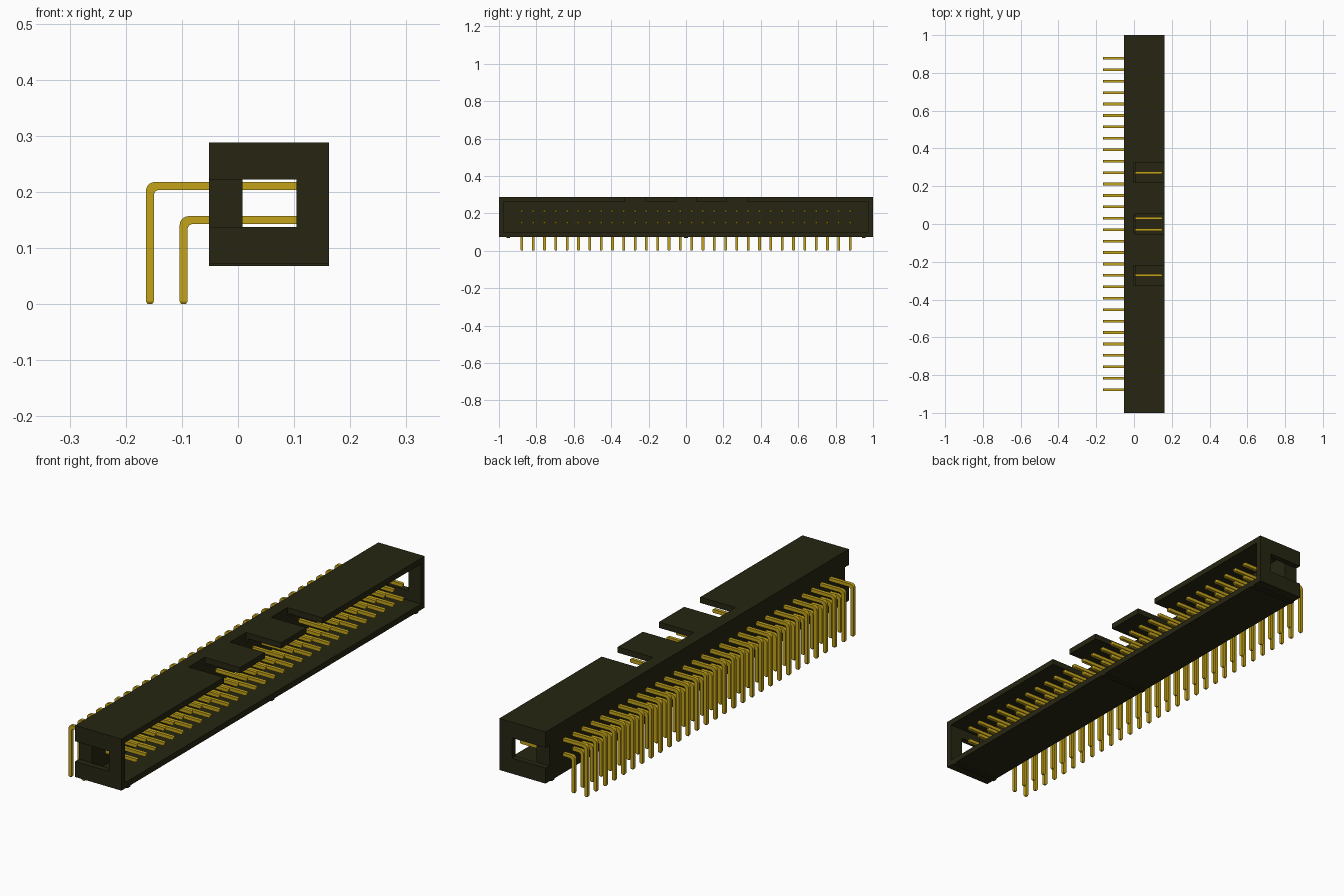
import bpy
import bmesh
from math import sin, cos, pi

if "Cube" in bpy.data.objects:
    bpy.data.objects.remove(bpy.data.objects["Cube"])

PITCH, COUNT = 0.0605, 30
PIN = 0.007                       # half thickness of a pin
X0, X1, Z0, Z1 = -0.052, 0.162, 0.073, 0.288
WALL, FLOOR = 0.024, 0.008        # shroud wall thickness, cavity floor position


def material(name, rgb):
    m = bpy.data.materials.new(name)
    m.use_nodes = True
    m.diffuse_color = (*rgb, 1)
    m.node_tree.nodes["Principled BSDF"].inputs["Base Color"].default_value = (*rgb, 1)
    return m


black = material("black plastic", (0.02, 0.019, 0.006))
gold = material("gold contact", (0.55, 0.37, 0.01))


def finish(name, bm, mat):
    bmesh.ops.recalc_face_normals(bm, faces=bm.faces)
    mesh = bpy.data.meshes.new(name)
    bm.to_mesh(mesh)
    bm.free()
    mesh.materials.append(mat)
    obj = bpy.data.objects.new(name, mesh)
    bpy.context.collection.objects.link(obj)
    return obj


def box(name, xs, ys, zs):
    bm = bmesh.new()
    bmesh.ops.create_cube(bm, size=1)
    for v in bm.verts:
        v.co = [(r[0] + r[1]) / 2 + c * (r[1] - r[0]) for c, r in zip(v.co, (xs, ys, zs))]
    return finish(name, bm, black)


def cut(obj, xs, ys, zs):
    cutter = box("cutter", xs, ys, zs)
    cutter.hide_render = True
    mod = obj.modifiers.new("cut", "BOOLEAN")
    mod.operation, mod.solver, mod.object = "DIFFERENCE", "EXACT", cutter
    bpy.context.view_layer.update()
    result = obj.evaluated_get(bpy.context.evaluated_depsgraph_get())
    mesh = bpy.data.meshes.new_from_object(result)
    obj.modifiers.clear()
    obj.data = mesh
    bpy.data.objects.remove(cutter)


# Shroud: open box, keying notches in the top wall, latch slots in both ends
shroud = box("shroud", (X0, X1), (-1, 1), (Z0, Z1))
cut(shroud, (FLOOR, X1 + 0.1), (-1 + WALL, 1 - WALL), (Z0 + WALL, Z1 - WALL))
for y in (-0.272, 0, 0.272):
    cut(shroud, (0, X1 + 0.1), (y - 0.053, y + 0.053), (Z1 - WALL - 0.01, Z1 + 0.1))
for side in (-1, 1):
    ys = sorted((side * (1 - WALL - 0.001), side * 1.1))
    cut(shroud, (X0 - 0.1, 0.104), ys, (0.138, 0.222))

# Thin standoff ribs under the shroud
for label, y in (("front", -0.95), ("middle", 0), ("back", 0.95)):
    box(label + "_standoff_rib", (X0, X1), (y - 0.01, y + 0.01), (0.068, Z0 + 0.004))


def pin_row(name, leg_x, arm_z):
    """Right-angle square pin with tapered tips, repeated along the shroud."""
    top, left = arm_z + PIN, leg_x - PIN
    r_out, r_in = 0.016, 0.01
    # Each section: outer point, inner point (x, z) and half width
    sections = [((left + 0.003, 0), (leg_x + PIN - 0.003, 0), PIN - 0.003),
                ((left, 0.005), (leg_x + PIN, 0.005), PIN)]
    for i in range(6):
        a = pi - i * pi / 10
        sections.append((
            (left + r_out + r_out * cos(a), top - r_out + r_out * sin(a)),
            (leg_x + PIN + r_in + r_in * cos(a), arm_z - PIN - r_in + r_in * sin(a)), PIN))
    sections += [((0.145, top), (0.145, arm_z - PIN), PIN),
                 ((0.15, top - 0.003), (0.15, arm_z - PIN + 0.003), PIN - 0.003)]
    bm = bmesh.new()
    y0 = -PITCH * (COUNT - 1) / 2
    rings = []
    for outer, inner, w in sections:
        rings.append([bm.verts.new((p[0], y0 + s * w, p[1]))
                      for p, s in ((outer, -1), (outer, 1), (inner, 1), (inner, -1))])
    for a, b in zip(rings, rings[1:]):
        for k in range(4):
            n = (k + 1) % 4
            bm.faces.new((a[k], a[n], b[n], b[k]))
    bm.faces.new(rings[0])
    bm.faces.new(rings[-1])
    obj = finish(name, bm, gold)
    arr = obj.modifiers.new("repeat", "ARRAY")
    arr.count = COUNT
    arr.use_relative_offset = False
    arr.use_constant_offset = True
    arr.constant_offset_displace = (0, PITCH, 0)


pin_row("upper_pins", -0.157, 0.211)
pin_row("lower_pins", -0.097, 0.15)
